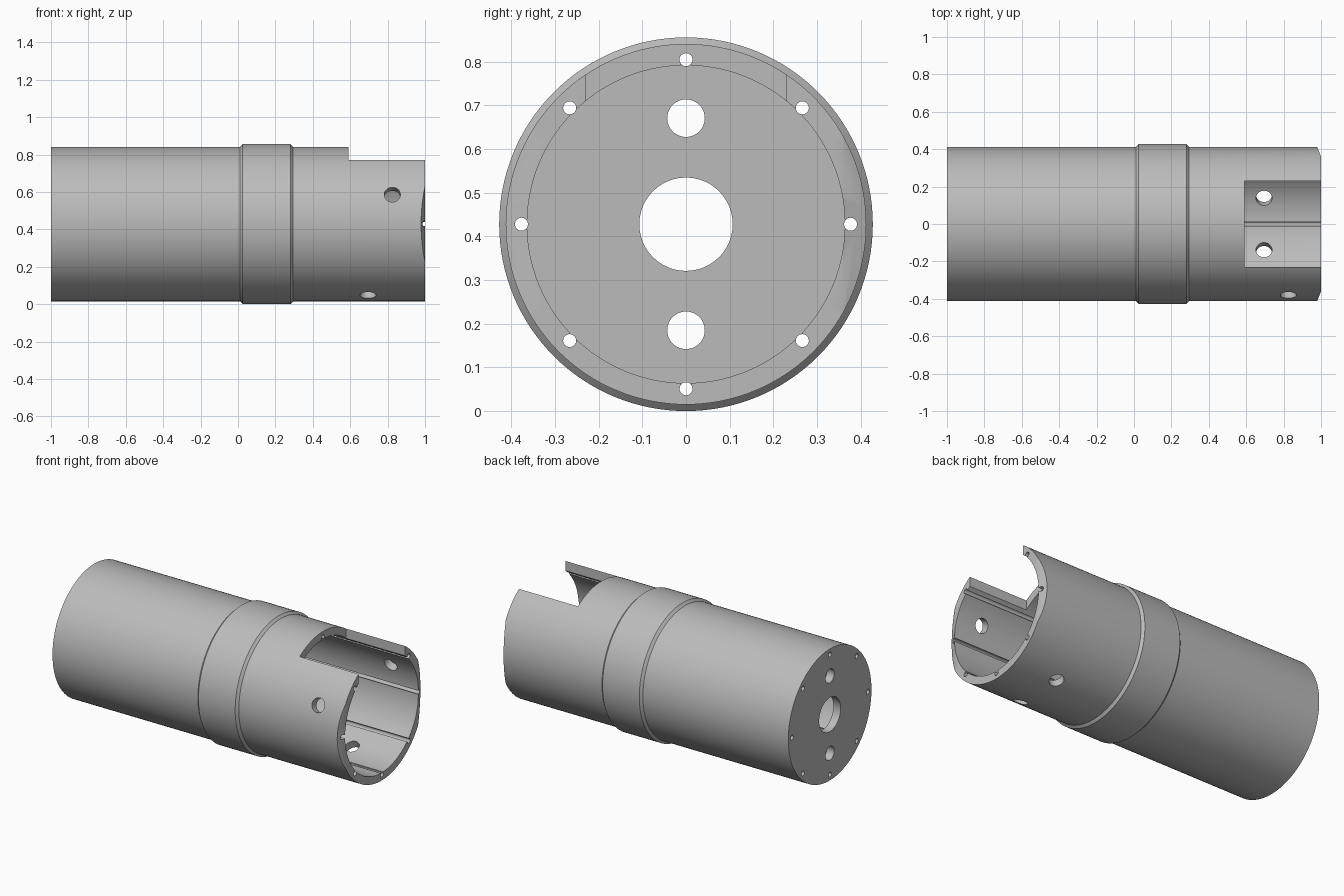
import bpy, bmesh, math
from mathutils import Matrix, Vector

if "Cube" in bpy.data.objects:
    bpy.data.objects.remove(bpy.data.objects["Cube"], do_unlink=True)

R, RING_R, BORE_R = 0.413, 0.428, 0.364
CZ = RING_R            # height of the tube axis
CAP_X = -0.95          # inner face of the end cap

metal = bpy.data.materials.new("grey metal")
metal.use_nodes = True
colour = (0.5, 0.5, 0.5, 1)
metal.diffuse_color = colour
metal.node_tree.nodes["Principled BSDF"].inputs["Base Color"].default_value = colour


def add_object(name, bm):
    bmesh.ops.recalc_face_normals(bm, faces=bm.faces)
    mesh = bpy.data.meshes.new(name)
    bm.to_mesh(mesh)
    bm.free()
    mesh.materials.append(metal)
    obj = bpy.data.objects.new(name, mesh)
    bpy.context.collection.objects.link(obj)
    return obj


def rod(start, end, radius, segments=32):
    """Cylinder cutter between two points."""
    start, end = Vector(start), Vector(end)
    axis = end - start
    bm = bmesh.new()
    turn = axis.to_track_quat('Z', 'Y').to_matrix().to_4x4()
    bmesh.ops.create_cone(bm, cap_ends=True, segments=segments, radius1=radius,
                          radius2=radius, depth=axis.length,
                          matrix=Matrix.Translation((start + end) / 2) @ turn)
    return add_object("cutter", bm)


def box(low, high, turn=0):
    """Box cutter, turned about the tube axis."""
    low, high = Vector(low), Vector(high)
    bm = bmesh.new()
    bmesh.ops.create_cube(bm, size=1)
    bmesh.ops.scale(bm, vec=high - low, verts=bm.verts)
    bmesh.ops.translate(bm, vec=(low + high) / 2, verts=bm.verts)
    bmesh.ops.transform(bm, verts=bm.verts, matrix=Matrix.Translation((0, 0, CZ))
                        @ Matrix.Rotation(turn, 4, 'X'))
    return add_object("cutter", bm)


def prism(points, half_height):
    """Plan outline extruded upwards about the tube axis."""
    bm = bmesh.new()
    face = bm.faces.new([bm.verts.new((x, y, CZ - half_height)) for x, y in points])
    top = bmesh.ops.extrude_face_region(bm, geom=[face])["geom"]
    verts = [v for v in top if isinstance(v, bmesh.types.BMVert)]
    bmesh.ops.translate(bm, vec=(0, 0, 2 * half_height), verts=verts)
    return add_object("cutter", bm)


def polar(x, radius, angle):
    return (x, radius * math.cos(angle), CZ + radius * math.sin(angle))


# Tube with raised collar and closed left end, turned from one profile
profile = [(-1, 0), (-1, R), (0.01, R), (0.025, RING_R), (0.28, RING_R),
           (0.295, R), (1, R), (1, BORE_R), (CAP_X, BORE_R), (CAP_X, 0)]
bm = bmesh.new()
verts = [bm.verts.new((x, 0, CZ + r)) for x, r in profile]
edges = [bm.edges.new(pair) for pair in zip(verts, verts[1:])]
bmesh.ops.spin(bm, geom=verts + edges, cent=(0, 0, CZ), axis=(1, 0, 0),
               angle=2 * math.pi, steps=128, use_merge=True)
bmesh.ops.remove_doubles(bm, verts=bm.verts, dist=0.0001)
tube = add_object("tube_housing", bm)

# Open slot at the top of the right end
cutters = [box((0.59, -0.23, 0.1), (1.1, 0.23, 0.6))]

# Slanted flats on both sides of the right end
for s in (1, -1):
    cutters.append(prism([(1.02, s * 0.31), (0.96, s * 0.46), (1.1, s * 0.46)], 0.5))

# Cable holes in the end cap
for z, r in ((0, 0.107), (0.243, 0.043), (-0.243, 0.043)):
    cutters.append(rod((-1.1, 0, CZ + z), (-0.9, 0, CZ + z), r, 48))

# Eight long screw channels, opening into the bore
for i in range(8):
    a = i * math.pi / 4
    cutters.append(rod(polar(-1.1, 0.377, a), polar(1.1, 0.377, a), 0.015, 16))
    cutters.append(box((CAP_X, 0.34, -0.011), (1.1, 0.375, 0.011), a))

# Radial holes: two on the upper sides, two underneath
for x, degrees in ((0.825, 22.5), (0.825, 157.5), (0.695, -67.5), (0.695, -112.5)):
    a = math.radians(degrees)
    cutters.append(rod(polar(x, 0.3, a), polar(x, 0.5, a), 0.043))

# Cut everything, then remove the helpers
for cutter in cutters:
    cutter.hide_render = True
    mod = tube.modifiers.new("cut", 'BOOLEAN')
    mod.operation = 'DIFFERENCE'
    mod.solver = 'EXACT'
    mod.object = cutter
bpy.context.view_layer.objects.active = tube
tube.select_set(True)
for mod in list(tube.modifiers):
    bpy.ops.object.modifier_apply(modifier=mod.name)
for cutter in cutters:
    bpy.data.objects.remove(cutter, do_unlink=True)

bpy.ops.object.select_all(action='DESELECT')
tube.select_set(True)
bpy.ops.object.shade_smooth_by_angle(angle=math.radians(25))
